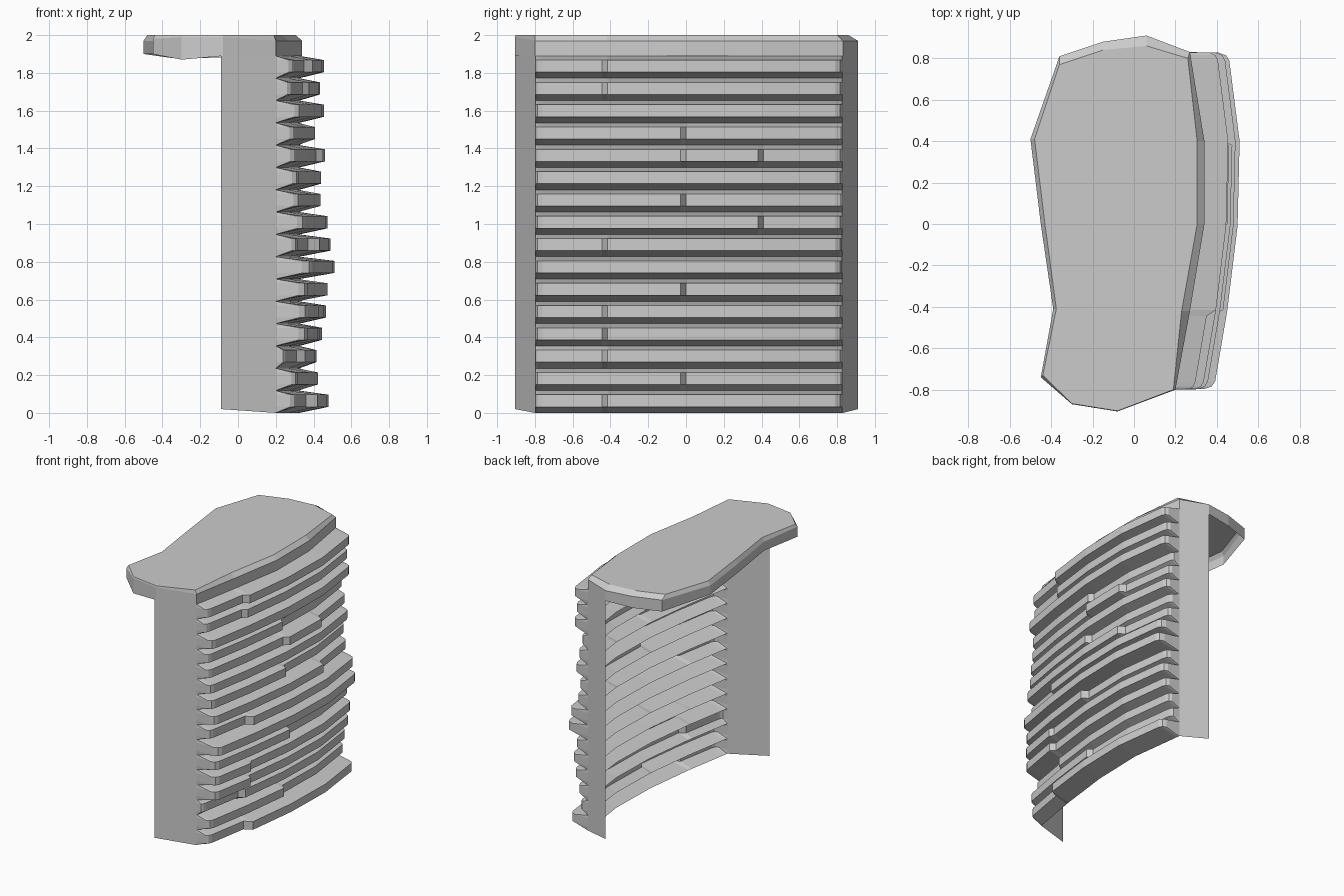
import bpy


def make(name, verts, faces):
    me = bpy.data.meshes.new(name)
    me.from_pydata(verts, [], faces)
    me.update()
    ob = bpy.data.objects.new(name, me)
    bpy.context.collection.objects.link(ob)
    return ob


# Cap: counter-clockwise outline (x, y, chamfer dx, chamfer dy, chamfer drop, bottom z)
cap = [
    (0.20, -0.80, -0.01, 0.00, 0.03, 1.89),
    (0.27, -0.42, -0.04, 0.00, 0.03, 1.89),
    (0.34, 0.00, -0.035, 0.00, 0.03, 1.89),
    (0.34, 0.40, -0.035, 0.00, 0.03, 1.89),
    (0.27, 0.83, -0.01, -0.03, 0.03, 1.89),
    (0.06, 0.91, 0.00, -0.05, 0.03, 1.89),
    (-0.15, 0.88, 0.00, -0.04, 0.03, 1.88),
    (-0.36, 0.81, 0.00, -0.04, 0.03, 1.88),
    (-0.50, 0.41, 0.02, 0.00, 0.03, 1.90),
    (-0.45, 0.00, 0.02, 0.00, 0.03, 1.90),
    (-0.39, -0.41, 0.015, 0.00, 0.03, 1.90),
    (-0.45, -0.74, 0.01, 0.01, 0.02, 1.90),
    (-0.30, -0.87, 0.00, 0.003, 0.01, 1.87),
    (-0.08, -0.905, 0.00, 0.003, 0.01, 1.89),
]
n = len(cap)
verts = [(x, y, zb) for x, y, dx, dy, dz, zb in cap]
verts += [(x, y, 2 - dz) for x, y, dx, dy, dz, zb in cap]
verts += [(x + dx, y + dy, 2) for x, y, dx, dy, dz, zb in cap]
faces = [(k * n + i, k * n + (i + 1) % n, (k + 1) * n + (i + 1) % n, (k + 1) * n + i)
         for k in (0, 1) for i in range(n)]
faces.append(tuple(range(2 * n, 3 * n)))
make("top_cap", verts, faces)

# End panels: thin sheets below the cap at front and back
make("front_panel", [(-0.09, -0.905, 0.02), (0.20, -0.80, 0), (0.20, -0.80, 1.89),
                     (-0.09, -0.905, 1.89)], [(0, 1, 2, 3)])
make("back_panel", [(0.27, 0.83, 0), (0.06, 0.91, 0.02), (0.06, 0.91, 1.89),
                    (0.27, 0.83, 1.89)], [(0, 1, 2, 3)])

# Ribs: open zigzag sheet following a curved base line, stepping at brick joints
base_line = [(-0.80, 0.20), (-0.42, 0.265), (-0.01, 0.315), (0.40, 0.325), (0.83, 0.27)]
joints = {"B": -0.43, "C": -0.015, "D": 0.395}


def base_x(y):
    for (y0, x0), (y1, x1) in zip(base_line, base_line[1:]):
        if y <= y1:
            return x0 + (x1 - x0) * (y - y0) / (y1 - y0)
    return base_line[-1][1]


# per rib, top to bottom: joints, then depth of each brick
ribs = [("B", .09, .13), ("B", .08, .11), ("", .13), ("C", .095, .06),
        ("CD", .10, .135, .09), ("", .115), ("C", .125, .08), ("D", .15, .10),
        ("B", .11, .165), ("", .185), ("C", .16, .11), ("B", .165, .14),
        ("B", .16, .12), ("B", .05, .09), ("C", .11, .07), ("B", .10, .155)]
pitch = 1.89 / len(ribs)
for r, (where, *depth) in enumerate(ribs):
    top = 1.89 - r * pitch
    d0, d1 = depth[0], depth[-1]
    # stations (y, depth): rounded ends, bends and joints
    st = [(-0.80, 0), (-0.797, d0 * 0.75), (-0.785, d0 * 0.93), (-0.76, d0)]
    cur = 0
    for key, bend in (("B", -0.42), ("C", -0.01), ("D", 0.40)):
        if key in where:
            j = joints[key]
            st += [(j - 0.015, depth[cur]), (j + 0.015, depth[cur + 1])]
            cur += 1
        else:
            st.append((bend, depth[cur]))
    st += [(0.79, d1), (0.815, d1 * 0.93), (0.827, d1 * 0.75), (0.83, 0)]
    verts, faces = [], []
    for y, d in st:
        x = base_x(y)
        verts += [(x, y, top), (x + d, y, top - 0.022),
                  (x + d, y, top - 0.086), (x, y, top - pitch)]
    for s in range(len(st) - 1):
        for p in range(3):
            a = s * 4 + p
            faces.append((a, a + 1, a + 5, a + 4))
    make(f"rib_{r + 1:02d}", verts, faces)
